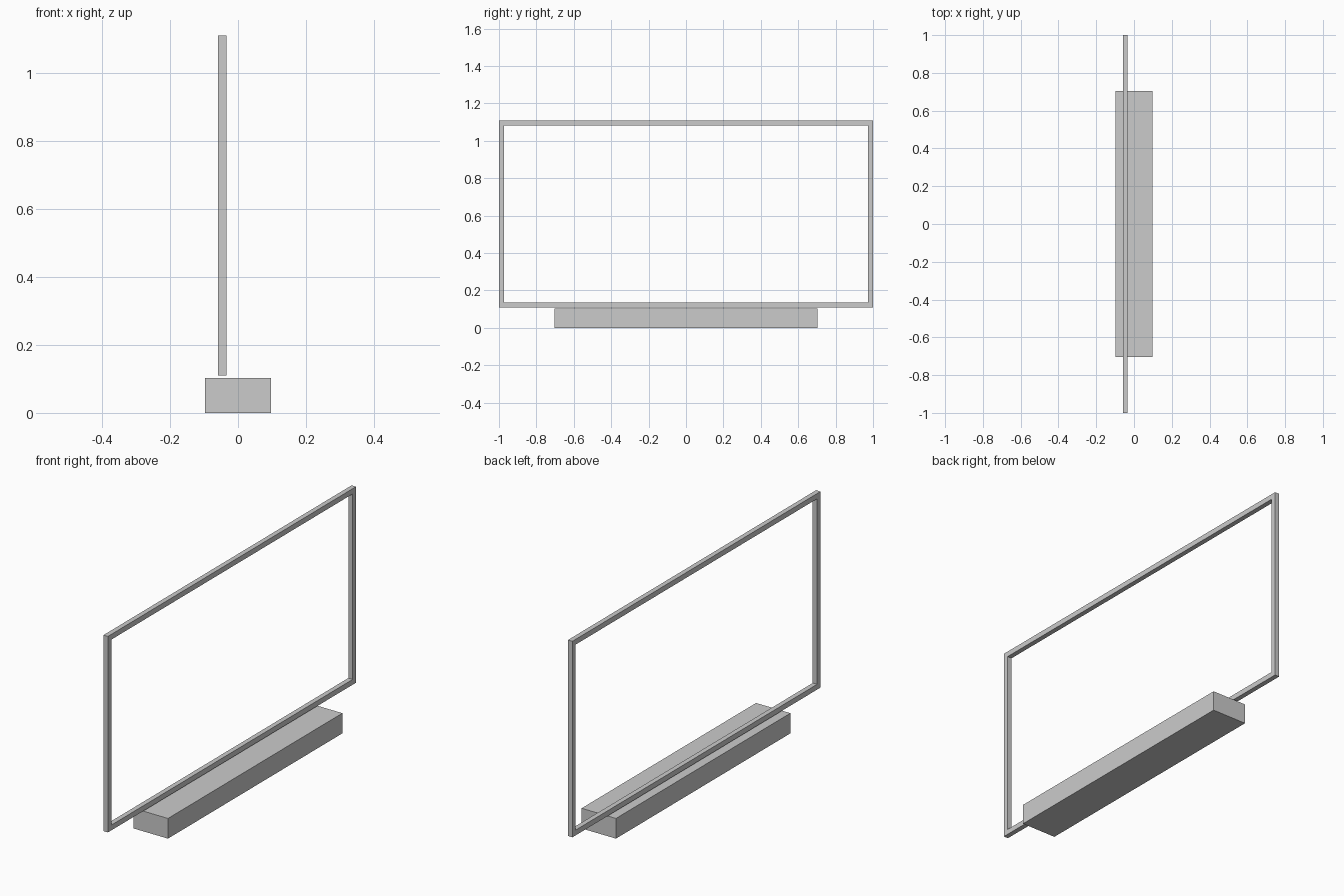
import bpy, bmesh

if "Cube" in bpy.data.objects:
    bpy.data.objects.remove(bpy.data.objects["Cube"])


def new_object(name, bm):
    bmesh.ops.recalc_face_normals(bm, faces=bm.faces)
    mesh = bpy.data.meshes.new(name)
    bm.to_mesh(mesh)
    bm.free()
    obj = bpy.data.objects.new(name, mesh)
    bpy.context.collection.objects.link(obj)
    return obj


def box(name, x, y, z):
    bm = bmesh.new()
    bmesh.ops.create_cube(bm, size=1)
    for v in bm.verts:
        v.co = [lo + (c + 0.5) * (hi - lo) for c, (lo, hi) in zip(v.co, (x, y, z))]
    return new_object(name, bm)


def rect_frame(name, x, y, z, border):
    bm = bmesh.new()

    def loop(px, inset):
        y0, y1, z0, z1 = y[0] + inset, y[1] - inset, z[0] + inset, z[1] - inset
        return [bm.verts.new((px, a, b)) for a, b in ((y0, z0), (y1, z0), (y1, z1), (y0, z1))]

    # Sweep the rectangular section around: back outer, front outer, front inner, back inner
    loops = [loop(x[0], 0), loop(x[1], 0), loop(x[1], border), loop(x[0], border)]
    for i in range(4):
        a, b = loops[i], loops[(i + 1) % 4]
        for j in range(4):
            k = (j + 1) % 4
            bm.faces.new((a[j], a[k], b[k], b[j]))
    return new_object(name, bm)


# Long low base block
box("base", (-0.097, 0.097), (-0.703, 0.703), (0, 0.103))

# Thin open screen surround, hovering just above the base
rect_frame("screen_frame", (-0.059, -0.034), (-1, 1), (0.11, 1.11), 0.027)
